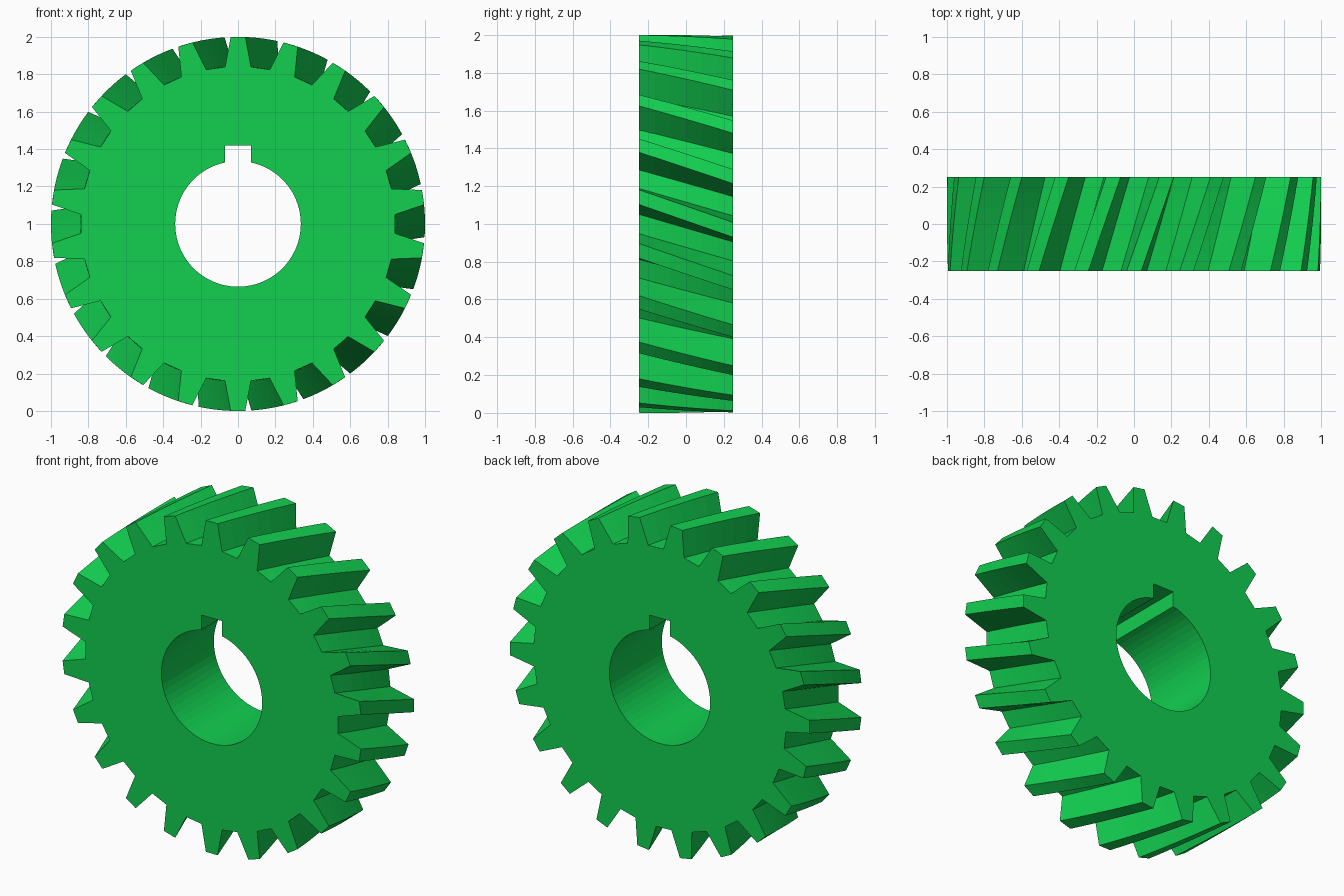
import bpy, bmesh, math

if "Cube" in bpy.data.objects:
    bpy.data.objects.remove(bpy.data.objects["Cube"])

TEETH = 22
TIP_R, ROOT_R = 1.0, 0.842
TIP_HALF, ROOT_HALF = math.radians(2.25), math.radians(4.7)
HALF_WIDTH, TWIST, SLICES = 0.25, math.radians(10), 6
BORE_R, KEY_HALF, KEY_TOP = 0.336, 0.07, 0.42
BORE_SEGS = 56

# Tooth profile (radius, clockwise angle from the top)
profile = []
for i in range(TEETH):
    a = math.tau * i / TEETH
    profile += [(ROOT_R, a - ROOT_HALF), (TIP_R, a - TIP_HALF),
                (TIP_R, a + TIP_HALF), (ROOT_R, a + ROOT_HALF)]

# Bore profile with a square keyway at the top
k = math.asin(KEY_HALF / BORE_R)
bore = [(BORE_R * math.sin(a), BORE_R * math.cos(a))
        for a in (k + (math.tau - 2 * k) * i / BORE_SEGS for i in range(BORE_SEGS + 1))]
bore += [(-KEY_HALF, KEY_TOP), (KEY_HALF, KEY_TOP)]

bm = bmesh.new()


def ring(points, y):
    return [bm.verts.new((x, y, z + 1)) for x, z in points]


def bridge(a, b):
    n = len(a)
    for i in range(n):
        j = (i + 1) % n
        bm.faces.new((a[i], a[j], b[j], b[i]))


def loop_edges(r):
    return [bm.edges.get((r[i], r[(i + 1) % len(r)])) for i in range(len(r))]


# Twisted teeth
outer = []
for s in range(SLICES + 1):
    t = s / SLICES
    pts = [(r * math.sin(a + TWIST * t), r * math.cos(a + TWIST * t)) for r, a in profile]
    outer.append(ring(pts, -HALF_WIDTH + 2 * HALF_WIDTH * t))
for a, b in zip(outer, outer[1:]):
    bridge(a, b)

# Straight bore
inner = [ring(bore, -HALF_WIDTH), ring(bore, HALF_WIDTH)]
bridge(inner[0], inner[1])

# Flat end faces around the bore
for o, i, ny in ((outer[0], inner[0], -1), (outer[-1], inner[1], 1)):
    bmesh.ops.triangle_fill(bm, edges=loop_edges(o) + loop_edges(i),
                            use_beauty=True, normal=(0, ny, 0))
bmesh.ops.recalc_face_normals(bm, faces=bm.faces)

mesh = bpy.data.meshes.new("helical_gear")
bm.to_mesh(mesh)
bm.free()
gear = bpy.data.objects.new("helical_gear", mesh)
bpy.context.collection.objects.link(gear)

green = bpy.data.materials.new("green")
green.diffuse_color = (0.006, 0.62, 0.08, 1)
green.use_nodes = True
green.node_tree.nodes["Principled BSDF"].inputs["Base Color"].default_value = green.diffuse_color
mesh.materials.append(green)
